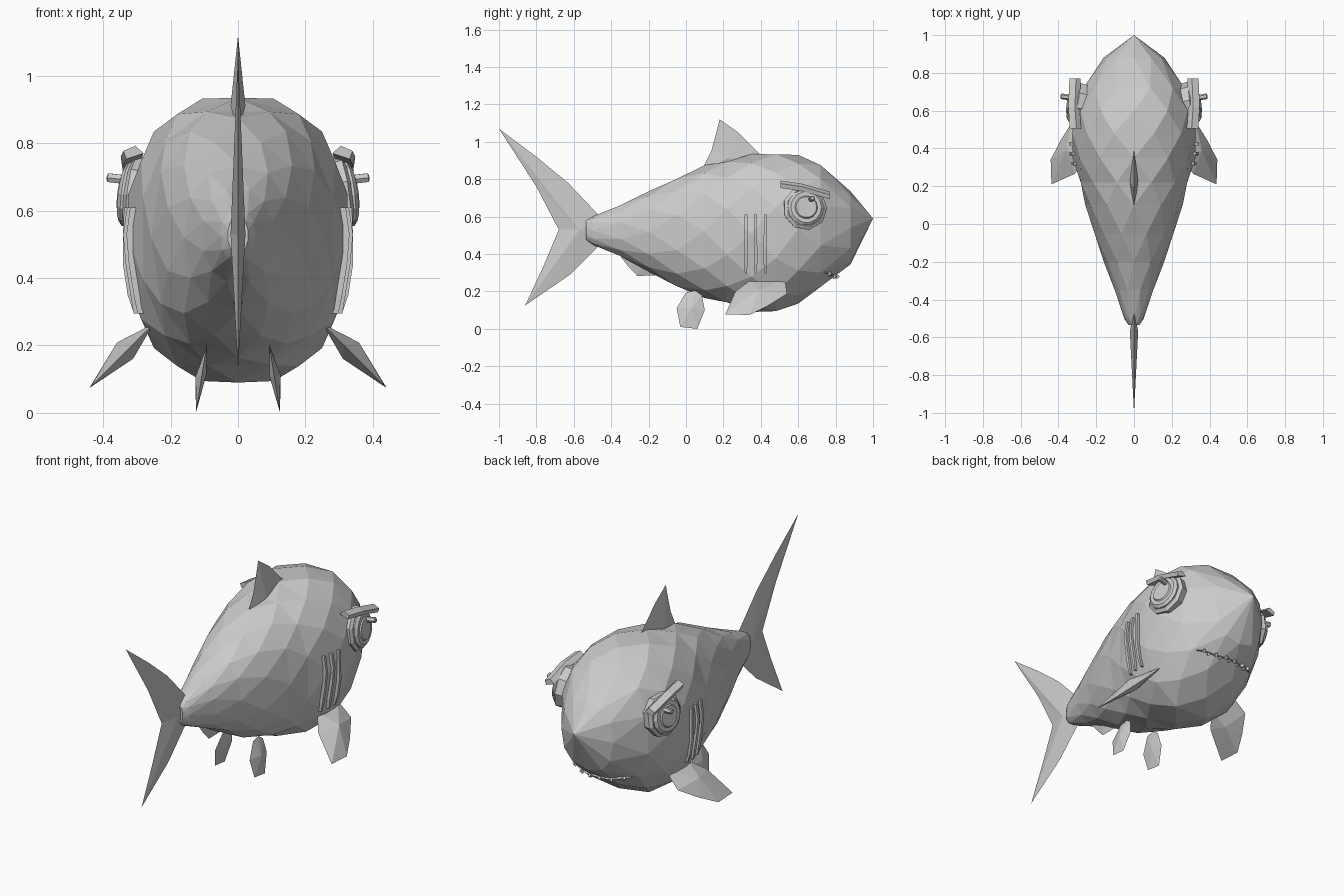
import bpy, bmesh, math
from mathutils import Vector, Matrix
from mathutils.bvhtree import BVHTree

if "Cube" in bpy.data.objects:
    bpy.data.objects.remove(bpy.data.objects["Cube"])

grey = bpy.data.materials.new("plain grey")
grey.diffuse_color = (0.6, 0.6, 0.6, 1)
grey.use_nodes = True
grey.node_tree.nodes["Principled BSDF"].inputs["Base Color"].default_value = grey.diffuse_color


def finish(name, bm):
    bmesh.ops.recalc_face_normals(bm, faces=bm.faces[:])
    mesh = bpy.data.meshes.new(name)
    bm.to_mesh(mesh)
    bm.free()
    mesh.materials.append(grey)
    obj = bpy.data.objects.new(name, mesh)
    bpy.context.collection.objects.link(obj)
    return obj


def loft(bm, rings):
    """Join equal rings of points into a closed tube."""
    vs = [[bm.verts.new(p) for p in r] for r in rings]
    n = len(vs[0])
    for a, b in zip(vs, vs[1:]):
        for i in range(n):
            bm.faces.new((a[i], a[(i + 1) % n], b[(i + 1) % n], b[i]))
    bm.faces.new(vs[0])
    bm.faces.new(vs[-1])


def fin(name, outline, hub, offset):
    """Thin fin: sharp outline, thickened at a hub point on both sides."""
    bm = bmesh.new()
    edge = [bm.verts.new(p) for p in outline]
    for s in (1, -1):
        h = bm.verts.new(Vector(hub) + s * Vector(offset))
        for i, v in enumerate(edge):
            bm.faces.new((v, edge[(i + 1) % len(edge)], h))
    return finish(name, bm)


def disc(bm, centre, axis, profile, sides):
    """Turned shape: profile of (radius, distance along axis)."""
    q = Vector(axis).to_track_quat('Z', 'Y')
    loft(bm, [[Vector(centre) + q @ Vector((r * math.cos(t), r * math.sin(t), h))
               for t in (2 * math.pi * i / sides for i in range(sides))]
              for r, h in profile])


# Body: staggered twelve-sided rings (y, half width, bottom, top)
stations = [(-.535, .03, .475, .58), (-.5, .052, .45, .60), (-.35, .105, .385, .665),
            (-.2, .16, .305, .735), (-.05, .215, .22, .81), (.1, .258, .165, .875),
            (.22, .29, .13, .905), (.35, .325, .09, .935), (.48, .335, .082, .945),
            (.60, .32, .135, .93), (.72, .275, .215, .885), (.88, .162, .345, .735)]
N, POWER = 12, 2 / 2.35
bm = bmesh.new()
rings = []
for k, (y, w, lo, hi) in enumerate(stations):
    ring = []
    for i in range(N):
        t = 2 * math.pi * (i + 0.5 * (k % 2 == 0)) / N + math.pi / 2
        c, s = math.cos(t), math.sin(t)
        x = w * math.copysign(abs(c) ** POWER, c)
        z = (lo + hi) / 2 + (hi - lo) / 2 * math.copysign(abs(s) ** POWER, s)
        ring.append(bm.verts.new((x, y, z)))
    rings.append(ring)
for k, (a, b) in enumerate(zip(rings, rings[1:])):
    for i in range(N):
        j = (i + 1) % N
        if k % 2 == 0:
            bm.faces.new((a[i], b[j], b[i]))
            bm.faces.new((a[i], a[j], b[j]))
        else:
            bm.faces.new((a[i], a[j], b[i]))
            bm.faces.new((a[j], b[j], b[i]))
nose = bm.verts.new((0, 1, .59))
for i in range(N):
    bm.faces.new((rings[-1][i], rings[-1][(i + 1) % N], nose))
bm.faces.new(rings[0])
bmesh.ops.recalc_face_normals(bm, faces=bm.faces[:])
surface = BVHTree.FromBMesh(bm)
finish("body", bm)


def side_x(y, z):
    return surface.ray_cast(Vector((1, y, z)), Vector((-1, 0, 0)))[0].x


# Fins on the centre line, outlined as (y, z)
def centre_fin(name, pts, hub, half):
    fin(name, [(0, y, z) for y, z in pts], (0, *hub), (half, 0, 0))


centre_fin("tail_fin", [(-1, 1.07), (-.8, .92), (-.63, .78), (-.45, .59), (-.45, .46),
                        (-.62, .29), (-.86, .125), (-.76, .34), (-.68, .53), (-.8, .76)],
           (-.57, .53), .022)
centre_fin("dorsal_fin", [(.08, .84), (.135, .95), (.16, 1.04), (.18, 1.12), (.28, 1.05),
                          (.41, .92), (.3, .84)], (.22, .91), .022)
centre_fin("anal_fin", [(-.36, .40), (-.31, .335), (-.26, .283), (-.17, .285), (-.13, .30),
                        (-.15, .36)], (-.24, .34), .016)

for side, m in (("left", -1), ("right", 1)):
    # Paired fins
    fin(side + "_pectoral_fin",
        [(m * (.25 + .195 * s), y, .265 - .195 * s) for y, s in
         ((.53, 0), (.54, .4), (.44, .72), (.34, .98), (.21, .96), (.265, .33), (.35, 0))],
        (m * .335, .39, .185), (m * .024, 0, .024))
    fin(side + "_pelvic_fin",
        [(m * (.125 - .16 * z), y, z) for y, z in
         ((-.05, .11), (-.03, .01), (.06, 0), (.1, .1), (.085, .18), (.05, .205), (0, .195))],
        (m * .11, .03, .11), (.016, 0, .003))

    # Eye: socket, eyeball, pupil and highlight
    axis = Vector((m, .17, .12)).normalized()
    eye = Vector((m * .298, .635, .645))
    for part, r, lo, hi, sides in (("socket", .12, -.03, .025, 9),
                                   ("eyeball", .098, .0, .045, 14),
                                   ("pupil", .066, .04, .052, 14)):
        bm = bmesh.new()
        disc(bm, eye, axis, [(r * .95, lo), (r, hi - .012), (r * .85, hi)], sides)
        finish(side + "_eye_" + part, bm)
    bm = bmesh.new()
    disc(bm, eye + Vector((m * .02, .03, .045)), axis, [(.015, 0), (.015, .068), (.009, .072)], 6)
    finish(side + "_eye_highlight", bm)

    # Brow: bent bar above the eye
    bm = bmesh.new()
    loft(bm, [[(m * (x - .03), y, z + .005), (m * (x + .022), y, z - .012),
               (m * (x + .03), y, z + .012), (m * (x - .005), y, z + .028)]
              for x, y, z in ((.31, .505, .765), (.318, .62, .748), (.312, .77, .705))])
    finish(side + "_brow", bm)

    # Gills: three thin bars that follow the body side
    for n, y in enumerate((.32, .372, .424)):
        bm = bmesh.new()
        loft(bm, [[(m * (side_x(y, z) + dx), y + dy, z)
                   for dx, dy in ((-.02, -w), (.016, -w), (.016, w), (-.02, w))]
                  for z, w in ((.295, .005), (.35, .009), (.44, .009), (.53, .008), (.61, .008))])
        finish(f"{side}_gill_{n + 1}", bm)

# Mouth: thin curved line under the snout, with small teeth along it
path = []
for i in range(13):
    x = -.18 + .03 * i
    y = .80 - .06 * (x / .18) ** 2
    p, nrm, _, _ = surface.ray_cast(Vector((x, y, -1)), Vector((0, 0, 1)))
    path.append((p, nrm))
bm = bmesh.new()
loft(bm, [[p + n * a + Vector((0, b, 0)) for a, b in
           ((-.008, -.005), (.005, -.005), (.005, .005), (-.008, .005))] for p, n in path])
finish("mouth_line", bm)
bm = bmesh.new()
for i, (p, n) in enumerate(path[1:-1]):
    place = Matrix.Translation(p + n * .006 + Vector((0, .008 * (-1) ** i, 0)))
    bmesh.ops.create_cube(bm, size=1, matrix=place @ n.to_track_quat('Z', 'Y').to_matrix().to_4x4()
                          @ Matrix.Diagonal((.013, .018, .016, 1)))
finish("teeth", bm)
